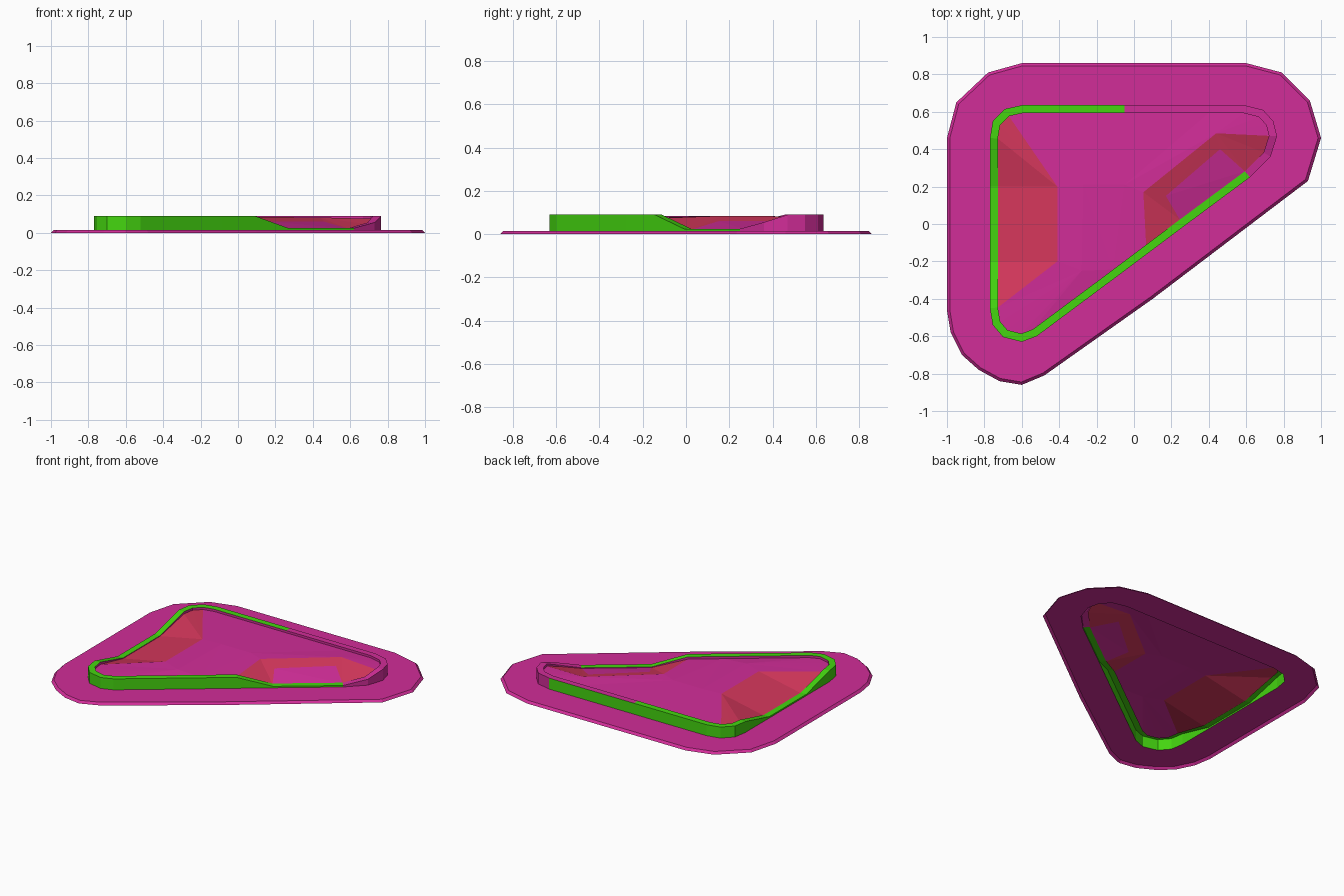
import bpy, bmesh
from mathutils import Vector

cube = bpy.data.objects.get("Cube")
if cube:
    bpy.data.objects.remove(cube)


def material(name, colour):
    m = bpy.data.materials.new(name)
    m.use_nodes = True
    m.diffuse_color = (*colour, 1)
    m.node_tree.nodes["Principled BSDF"].inputs["Base Color"].default_value = (*colour, 1)
    return m


MATERIALS = [material("magenta", (0.64, 0.026, 0.315)),
             material("green", (0.058, 0.66, 0.005)),
             material("red", (0.66, 0.038, 0.105))]
MAGENTA, GREEN, RED = range(len(MATERIALS))


def finish(bm, name):
    mesh = bpy.data.meshes.new(name)
    bm.to_mesh(mesh)
    bm.free()
    for m in MATERIALS:
        mesh.materials.append(m)
    obj = bpy.data.objects.new(name, mesh)
    bpy.context.collection.objects.link(obj)
    return obj


def inset(points, width):
    """Move a clockwise closed outline inwards by an even width."""
    result = []
    for i, p in enumerate(points):
        a = (p - points[i - 1]).normalized()
        b = (points[(i + 1) % len(points)] - p).normalized()
        na, nb = Vector((a.y, -a.x)), Vector((b.y, -b.x))
        result.append(p + (na + nb) * width / (1 + na.dot(nb)))
    return result


def ring(bm, points, heights):
    return [bm.verts.new((p.x, p.y, z)) for p, z in zip(points, heights)]


def bridge(bm, low, high, colour=lambda i: MAGENTA):
    n = len(low)
    for i in range(n):
        j = (i + 1) % n
        face = bm.faces.new((low[j], low[i], high[i], high[j]))
        face.material_index = colour(i)


HIGH, MID, LOW, GROUND = 0.09, 0.055, 0.025, 0.015

# Curb outline, clockwise from the left wall, with its dipping top edge
PATH = [(-.77, -.45, HIGH), (-.77, -.2, LOW), (-.77, .2, LOW), (-.77, .46, HIGH),
        (-.755, .55, HIGH), (-.69, .615, HIGH), (-.6, .635, HIGH), (-.48, .635, HIGH),
        (-.05, .635, HIGH), (.4, .635, HIGH), (.59, .635, HIGH), (.69, .61, HIGH),
        (.745, .55, HIGH), (.765, .47, HIGH), (.73, .36, MID), (.62, .25, LOW),
        (.27, -.01, LOW), (.09, -.145, HIGH), (-.086, -.277, HIGH), (-.52, -.6, HIGH),
        (-.6, -.63, HIGH), (-.7, -.605, HIGH), (-.755, -.54, HIGH)]
outer = [Vector(p[:2]) for p in PATH]
tops = [p[2] for p in PATH]
inner = inset(outer, 0.042)
floor_heights = [z * 0.83 for z in tops]

# Curb: outer side, top and short inner side
bm = bmesh.new()
foot = ring(bm, outer, [GROUND] * len(outer))
crest = ring(bm, outer, tops)
lip = ring(bm, inner, tops)
step = ring(bm, inner, floor_heights)
bridge(bm, foot, crest, lambda i: MAGENTA if 10 <= i <= 14 else GREEN)
bridge(bm, crest, lip, lambda i: MAGENTA if 8 <= i <= 14 else GREEN)
bridge(bm, lip, step)
finish(bm, "curb")

# Surrounding apron with a sloped rim, open below the curb
EDGE = [(-1, -.46), (-1, .46), (-.95, .65), (-.78, .81), (-.6, .86), (.6, .86),
        (.79, .81), (.94, .66), (1, .46), (.93, .23), (.1, -.4), (-.48, -.81),
        (-.6, -.86), (-.72, -.84), (-.83, -.78), (-.92, -.7), (-.98, -.58)]
edge = [Vector(p) for p in EDGE]
bm = bmesh.new()
rim_low = ring(bm, edge, [0] * len(edge))
rim_high = ring(bm, inset(edge, 0.015), [GROUND] * len(edge))
bridge(bm, rim_low, rim_high)
hole = ring(bm, outer, [GROUND] * len(outer))
borders = []
for loop in (rim_high, hole):
    for a, b in zip(loop, loop[1:] + loop[:1]):
        borders.append(bm.edges.get((a, b)) or bm.edges.new((a, b)))
made = bmesh.ops.triangle_fill(bm, edges=borders, use_beauty=True, normal=(0, 0, 1))
for f in made["geom"]:
    if isinstance(f, bmesh.types.BMFace):
        f.normal_update()
        if f.normal.z < 0:
            f.normal_flip()
finish(bm, "apron")

# Raised deck with two ramps running down to the dips in the curb
bm = bmesh.new()
r = ring(bm, inner, floor_heights)


def point(x, y, z=0.085):
    return bm.verts.new((x, y, z))


def fan(centre, spokes, colour=MAGENTA):
    for a, b in zip(spokes, spokes[1:]):
        f = bm.faces.new((centre, a, b))
        f.material_index = colour
        f.normal_update()
        if f.normal.z < 0:
            f.normal_flip()


back_left, back_right, front_left = point(-.27, .21), point(-.05, .21), point(-.28, -.25)
ramp_l_back, ramp_l_front = point(-.41, .2), point(-.41, -.2)
ramp_r_left, ramp_r_right = point(.05, .17), point(.44, .485, .082)
bend_left, bend_right = point(.17, .15, .06), point(.46, .4, .06)

fan(ramp_l_back, r[5:8] + [back_left, front_left, ramp_l_front])
fan(front_left, r[20:] + [r[0], ramp_l_front])
fan(front_left, r[18:21])
fan(back_left, [r[7], r[8], back_right, r[18], front_left])
fan(back_right, [r[8], r[9], ramp_r_right, ramp_r_left, r[17], r[18]])
fan(ramp_r_right, r[9:14])

# Left ramp
fan(ramp_l_back, r[2:6], RED)
fan(ramp_l_front, r[0:2], RED)
fan(ramp_l_front, [r[1], r[2], ramp_l_back], RED)

# Right ramp with a red border
fan(ramp_r_right, r[13:16] + [bend_right, bend_left, ramp_r_left], RED)
fan(ramp_r_left, [bend_left, r[16], r[17]], RED)
fan(bend_left, [bend_right, r[15], r[16]])
finish(bm, "deck")
